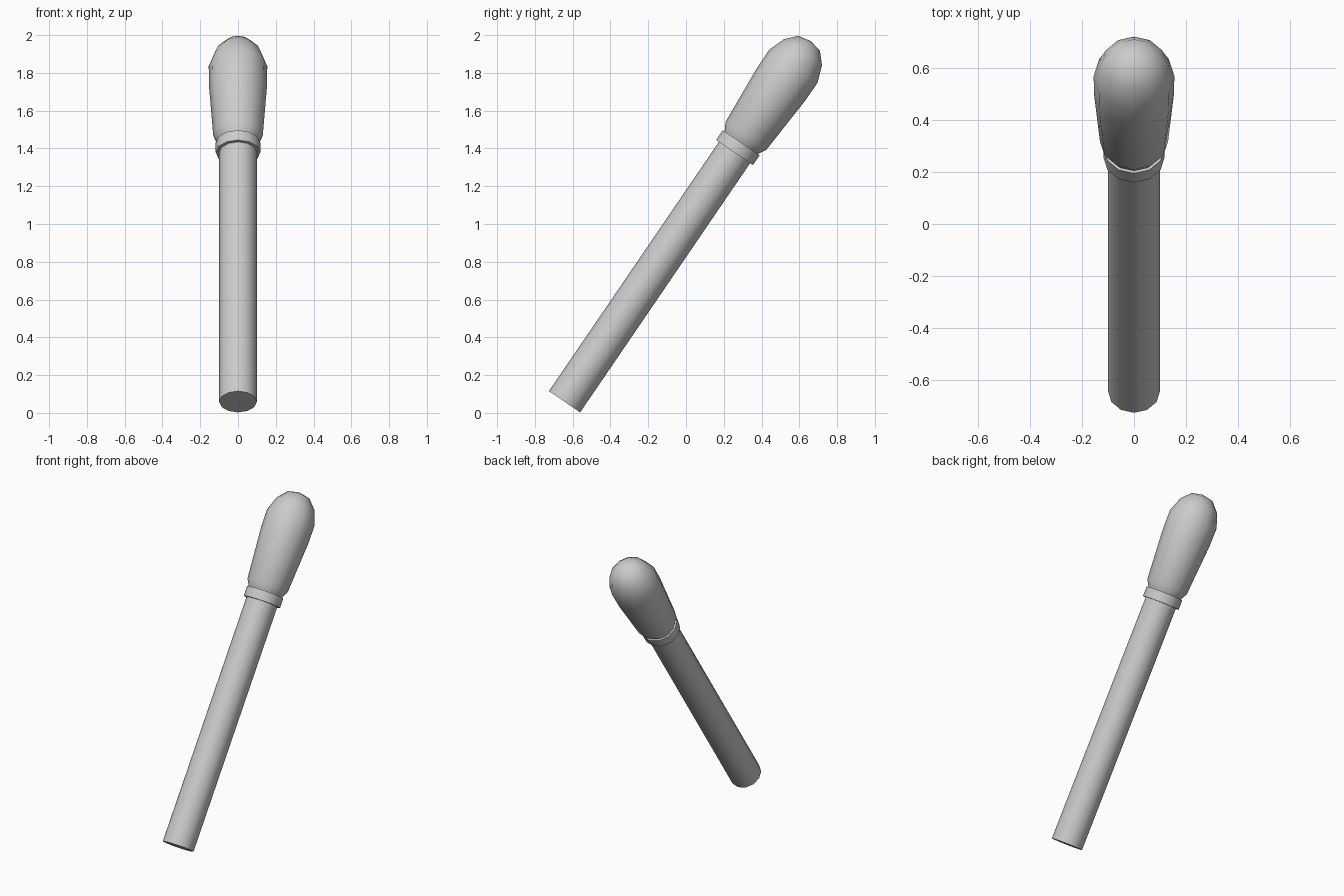
import bpy, bmesh, math
from mathutils import Matrix

if "Cube" in bpy.data.objects:
    bpy.data.objects.remove(bpy.data.objects["Cube"])

SIDES = 12
# Tilt of the common axis towards +y, starting from the centre of the lower end
PLACE = Matrix.Translation((0, -0.643, 0.059)) @ Matrix.Rotation(math.radians(-34.3), 4, 'X')


def turned_part(name, profile):
    """Revolve (radius, distance along axis) points; radius 0 closes to a point."""
    bm = bmesh.new()
    rings = []
    for r, t in profile:
        n = 1 if r == 0 else SIDES
        rings.append([bm.verts.new((r * math.cos(2 * math.pi * i / SIDES),
                                    r * math.sin(2 * math.pi * i / SIDES), t))
                      for i in range(n)])
    for a, b in zip(rings, rings[1:]):
        for i in range(SIDES):
            j = (i + 1) % SIDES
            if len(b) == 1:
                bm.faces.new((a[i], a[j], b[0]))
            else:
                bm.faces.new((a[i], a[j], b[j], b[i]))
    for ring in (rings[0], rings[-1]):
        if len(ring) > 1:
            bm.faces.new(ring)
    bmesh.ops.recalc_face_normals(bm, faces=bm.faces)
    bm.transform(PLACE)
    mesh = bpy.data.meshes.new(name)
    bm.to_mesh(mesh)
    bm.free()
    obj = bpy.data.objects.new(name, mesh)
    bpy.context.collection.objects.link(obj)
    bpy.ops.object.select_all(action='DESELECT')
    obj.select_set(True)
    bpy.context.view_layer.objects.active = obj
    bpy.ops.object.shade_smooth_by_angle(angle=math.radians(40))
    return obj


# Long plain shaft
turned_part("shaft", [(0.1, 0), (0.1, 1.61)])
# Collar between shaft and head
turned_part("collar", [(0.118, 1.597), (0.118, 1.66)])
# Rounded, slightly swelling head
turned_part("head", [(0.104, 1.655), (0.131, 1.705), (0.154, 2.03), (0.155, 2.15),
                     (0.122, 2.24), (0.07, 2.297), (0, 2.312)])
